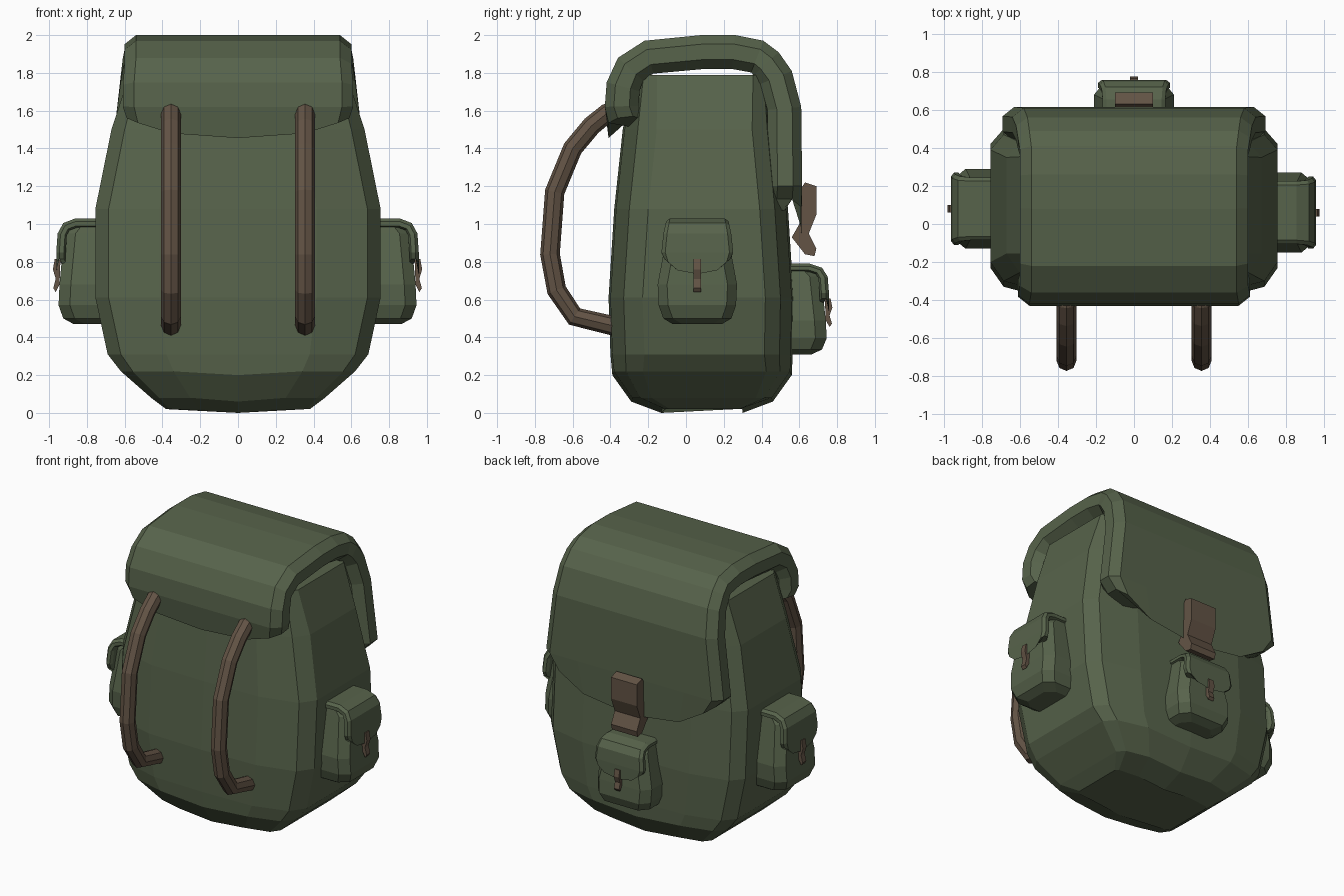
import bpy, bmesh
from math import radians
from mathutils import Vector

if "Cube" in bpy.data.objects:
    bpy.data.objects.remove(bpy.data.objects["Cube"])


def material(name, rgb):
    m = bpy.data.materials.new(name)
    m.diffuse_color = (*rgb, 1)
    m.use_nodes = True
    m.node_tree.nodes["Principled BSDF"].inputs["Base Color"].default_value = m.diffuse_color
    return m


GREEN = material("canvas", (0.095, 0.125, 0.07))
BROWN = material("leather", (0.125, 0.088, 0.06))


def loft(name, rings, mat):
    """Skin equal-length closed rings and cap both ends."""
    bm = bmesh.new()
    vs = [[bm.verts.new(p) for p in r] for r in rings]
    n = len(vs[0])
    for a, b in zip(vs, vs[1:]):
        for i in range(n):
            j = (i + 1) % n
            bm.faces.new((a[i], a[j], b[j], b[i]))
    bm.faces.new(vs[0][::-1])
    bm.faces.new(vs[-1])
    bmesh.ops.recalc_face_normals(bm, faces=bm.faces)
    me = bpy.data.meshes.new(name)
    bm.to_mesh(me)
    bm.free()
    me.materials.append(mat)
    ob = bpy.data.objects.new(name, me)
    bpy.context.collection.objects.link(ob)
    return ob


def mirrored(half):
    """Complete a half ring (first and last points at x = 0)."""
    return half + [(-x, y, z) for x, y, z in half[-2:0:-1]]


def flap(name, path, edge, thick, lip, rises, mid):
    """Thick folded sheet along (y, z, half width) stations, ends curved by rises."""
    pts = [Vector(p[:2]) for p in path]
    rings = []
    for k, (y, z, h) in enumerate(path):
        t = pts[min(k + 1, len(pts) - 1)] - pts[max(k - 1, 0)]
        t.normalize()
        ny, nz = -t.y, t.x
        rise = {0: rises[0], len(path) - 1: rises[1]}.get(k, 0)
        section = [(0, 0, 0), (0.6 * h, 0, mid), (h - edge, 0, 0.8), (h, edge * 0.8, 1),
                   (h, thick, 1), (h - edge, thick + lip, 0.8),
                   (0.6 * h, thick + lip, mid), (0, thick + lip, 0)]
        rings.append(mirrored([(x, y - ny * d, z - nz * d + rise * f) for x, d, f in section]))
    return loft(name, rings, GREEN)


def extrude_x(name, profile, hx, mat):
    return loft(name, [[(x, y, z) for y, z in profile] for x in (-hx, hx)], mat)


# Main bag: z, half width, front y, back y, corner scale, centre sag
body = []
for z, h, yf, yb, s, sag in [
        (0.0, 0.38, -0.13, 0.30, 0.25, 0.02), (0.06, 0.46, -0.29, 0.46, 0.6, 0.02),
        (0.20, 0.62, -0.39, 0.56, 0.9, 0.02), (0.31, 0.69, -0.40, 0.565, 1, 0),
        (0.61, 0.755, -0.41, 0.57, 1, 0), (1.08, 0.755, -0.38, 0.54, 1, 0),
        (1.50, 0.67, -0.335, 0.50, 1, 0), (1.79, 0.575, -0.28, 0.46, 0.7, 0)]:
    c = 0.07 * s
    half = [(0, yf, z), (0.55 * h, yf + 0.01 * s, z + sag), (h - c, yf + 0.08 * s, z + sag),
            (h, yf + 0.18 * s, z + sag), (h, yb - 0.15 * s, z + sag),
            (h - c, yb - 0.07 * s, z + sag), (0.55 * h, yb - 0.01 * s, z + sag), (0, yb, z)]
    body.append(mirrored(half))
loft("bag_body", body, GREEN)

# Big lid folding from the front, over the top and down the back
flap("lid", [(-0.41, 1.455, 0.59), (-0.43, 1.62, 0.61), (-0.42, 1.75, 0.61),
             (-0.36, 1.88, 0.60), (-0.22, 1.97, 0.60), (0.08, 2.0, 0.60), (0.26, 2.0, 0.60),
             (0.41, 1.97, 0.60), (0.49, 1.91, 0.61), (0.56, 1.81, 0.62), (0.61, 1.62, 0.64),
             (0.615, 1.2, 0.69), (0.61, 0.93, 0.62)],
     0.06, 0.13, 0.05, (0.10, 0.20), 0.25)

# Lid buckle strap
extrude_x("lid_buckle", [(0.60, 1.0), (0.61, 1.19), (0.63, 1.22), (0.69, 1.20), (0.69, 1.05),
                         (0.65, 0.95), (0.69, 0.87), (0.68, 0.83), (0.63, 0.84), (0.56, 0.93)],
          0.1, BROWN)

# Shoulder straps
for side, x in (("left", -0.355), ("right", 0.355)):
    cu = bpy.data.curves.new("strap", "CURVE")
    cu.dimensions = "3D"
    cu.bevel_depth = 0.052
    cu.bevel_resolution = 2
    cu.use_fill_caps = True
    path = [(-0.35, 1.60), (-0.42, 1.585), (-0.50, 1.52), (-0.60, 1.40), (-0.695, 1.17),
            (-0.72, 0.84), (-0.685, 0.65), (-0.59, 0.51), (-0.36, 0.455)]
    sp = cu.splines.new("POLY")
    sp.use_smooth = False
    sp.points.add(len(path) - 1)
    for p, (y, z) in zip(sp.points, path):
        p.co = (x, y, z, 1)
    cu.materials.append(BROWN)
    ob = bpy.data.objects.new("shoulder_strap_" + side, cu)
    bpy.context.collection.objects.link(ob)


def pocket(name, loc, turn, zscale):
    """Pouch, flap and clasp modelled facing +y, then turned into place."""
    rings = []
    for z, h, w in [(0.47, 0.13, 0.13), (0.50, 0.18, 0.185), (0.57, 0.205, 0.21),
                    (0.68, 0.21, 0.205), (0.95, 0.16, 0.18), (1.0, 0.15, 0.14)]:
        rings.append(mirrored([(0, -0.1, z), (h, -0.1, z), (h, w - 0.06, z),
                               (h - 0.05, w, z), (0, w, z)]))
    parts = [loft(name + "_pouch", rings, GREEN)]
    parts.append(flap(name + "_flap", [
        (-0.05, 1.03, 0.165), (0.12, 1.03, 0.165), (0.185, 1.005, 0.17), (0.215, 0.95, 0.18),
        (0.222, 0.85, 0.19), (0.222, 0.735, 0.175)], 0.02, 0.04, 0.01, (0, 0.08), 0.25))
    parts.append(extrude_x(name + "_clasp", [
        (0.20, 0.81), (0.23, 0.815), (0.24, 0.76), (0.225, 0.71), (0.238, 0.66),
        (0.225, 0.64), (0.205, 0.68)], 0.02, BROWN))
    for ob in parts:
        ob.location = loc
        ob.rotation_euler.z = radians(turn)
        ob.scale.z = zscale


# Side and back pockets
pocket("right_pocket", (0.735, 0.06, 0), -90, 1)
pocket("left_pocket", (-0.74, 0.08, 0), 90, 1)
pocket("back_pocket", (0, 0.535, -0.093), 0, 0.857)
